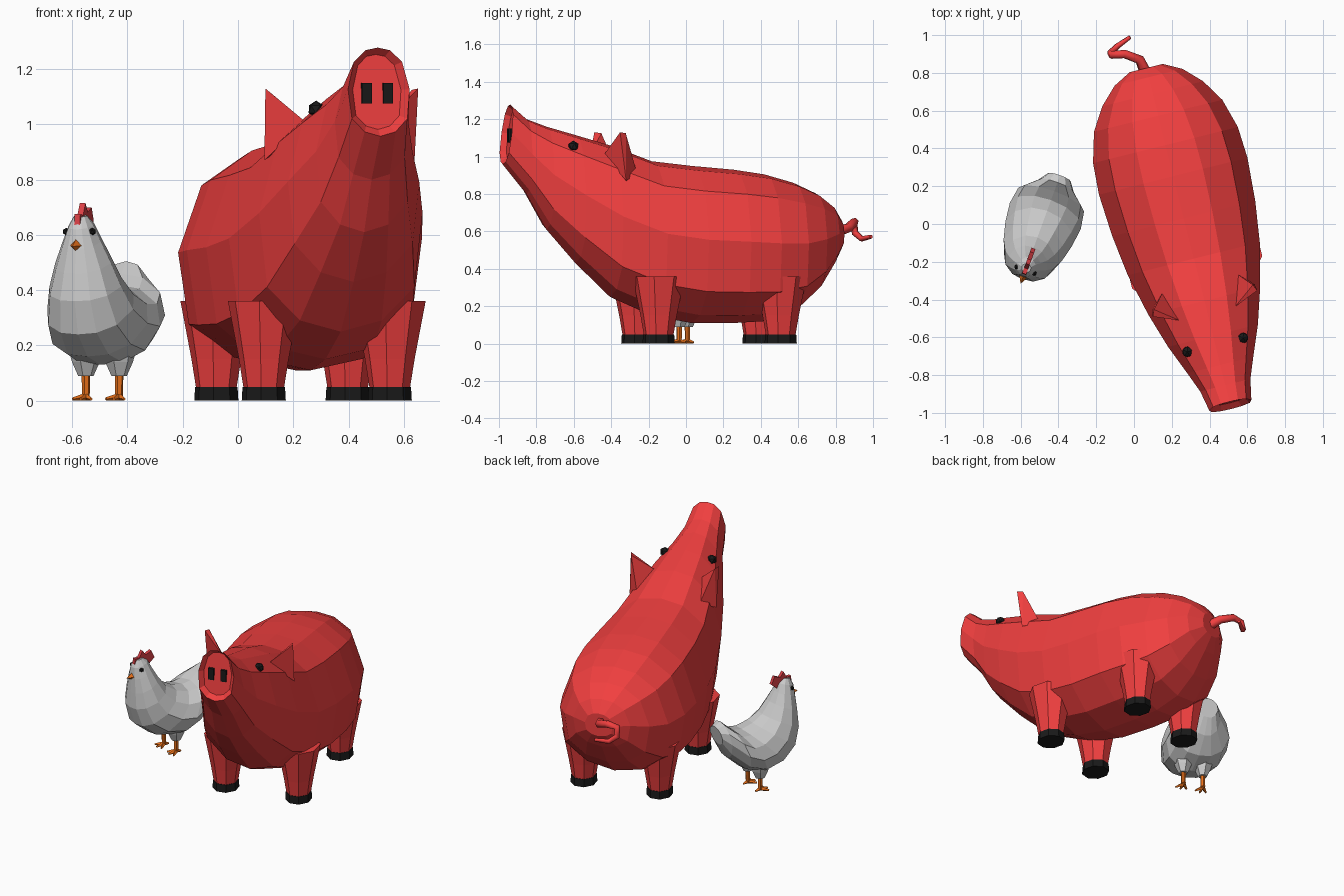
import bpy, bmesh
from math import pi, sin, cos, radians
from mathutils import Matrix, Vector

if "Cube" in bpy.data.objects:
    bpy.data.objects.remove(bpy.data.objects["Cube"])

# Each animal is built along +y from the tip of its nose, then turned into place
PIG = Matrix.Translation((0.51, -0.96, 0)) @ Matrix.Rotation(radians(14), 4, 'Z')
HEN = Matrix.Translation((-0.60, -0.315, 0)) @ Matrix.Rotation(radians(-20), 4, 'Z')


def material(name, rgb):
    m = bpy.data.materials.new(name)
    m.diffuse_color = (*rgb, 1)
    m.use_nodes = True
    m.node_tree.nodes["Principled BSDF"].inputs["Base Color"].default_value = m.diffuse_color
    return m


RED = material("red", (0.88, 0.05, 0.05))
BLACK = material("black", (0.01, 0.01, 0.01))
ORANGE = material("orange", (0.8, 0.16, 0.01))
COMB = material("comb_red", (0.7, 0.05, 0.06))


def finish(name, bm, place, mat=None):
    bmesh.ops.recalc_face_normals(bm, faces=bm.faces)
    bm.transform(place)
    me = bpy.data.meshes.new(name)
    bm.to_mesh(me)
    bm.free()
    ob = bpy.data.objects.new(name, me)
    bpy.context.collection.objects.link(ob)
    if mat:
        me.materials.append(mat)
    return ob


def skin(rings):
    """Join equal closed rings of points and cap the ends; returns bmesh and first cap."""
    bm = bmesh.new()
    loops = [[bm.verts.new(p) for p in r] for r in rings]
    n = len(loops[0])
    for a, b in zip(loops, loops[1:]):
        for i in range(n):
            j = (i + 1) % n
            bm.faces.new((a[i], a[j], b[j], b[i]))
    cap = bm.faces.new(loops[0])
    bm.faces.new(loops[-1])
    return bm, cap


def body_ring(half, upper, lower, width):
    """Ring between an upper and a lower (y, z) point, from a half section."""
    a, b = Vector((0, *upper)), Vector((0, *lower))
    pts = [b.lerp(a, f) + Vector((w * width, 0, 0)) for w, f in half]
    return pts + [Vector((-p.x, p.y, p.z)) for p in reversed(pts[1:-1])]


def tube(name, stops, place, mat=None, sides=8):
    """Tapered limb through (x, y, z, radius) stops, with level rings."""
    rings = [[(x + r * cos(2 * pi * (i + .5) / sides), y + 1.1 * r * sin(2 * pi * (i + .5) / sides), z)
              for i in range(sides)] for x, y, z, r in stops]
    return finish(name, skin(rings)[0], place, mat)


def rod(name, p, q, r0, r1, place, mat, sides=4):
    """Tapered rod in any direction."""
    p, q = Vector(p), Vector(q)
    bm = bmesh.new()
    bmesh.ops.create_cone(bm, cap_ends=True, segments=sides, radius1=r0, radius2=r1, depth=(q - p).length)
    turn = (q - p).to_track_quat('Z', 'Y').to_matrix().to_4x4()
    bm.transform(Matrix.Translation((p + q) / 2) @ turn)
    return finish(name, bm, place, mat)


def ball(name, at, r, place, mat):
    bm = bmesh.new()
    bmesh.ops.create_icosphere(bm, subdivisions=1, radius=r)
    return finish(name, bm, place @ Matrix.Translation(at), mat)


# Pig body and head: y, half width, top, bottom
half = [(0, 1), (.4, .97), (.78, .84), (1, .53), (.9, .2), (.5, .05), (0, 0)]
pig_rings = [(0, .115, 1.278, .957), (.11, .137, 1.20, .80), (.22, .18, 1.16, .61),
             (.38, .245, 1.115, .43), (.57, .305, 1.06, .25), (.8, .36, .975, .15),
             (1.02, .39, .95, .11), (1.25, .405, .93, .11), (1.42, .395, .905, .12),
             (1.58, .35, .86, .17), (1.7, .275, .805, .28), (1.79, .185, .735, .42),
             (1.84, .09, .66, .51)]
bm, snout = skin([body_ring(half, (y + (.02 if y == 0 else 0), t), (y - (.02 if y == 0 else 0), b), w)
                  for y, w, t, b in pig_rings])
bmesh.ops.recalc_face_normals(bm, faces=bm.faces)
bmesh.ops.inset_region(bm, faces=[snout], thickness=.025)
bmesh.ops.translate(bm, verts=snout.verts, vec=(0, .03, 0))
finish("pig_body", bm, PIG, RED)

for s, side in ((-1, "left"), (1, "right")):
    # Legs and hooves
    for end, x, y in (("front", .235, .78), ("rear", .245, 1.45)):
        tube(f"{end}_{side}_leg", [(s * x, y, .05, .074), (s * x, y, .15, .09), (s * x, y, .36, .13)], PIG, RED)
        tube(f"{end}_{side}_hoof", [(s * x, y, 0, .08), (s * x, y, .05, .077)], PIG, BLACK)
    # Eyes
    ball(f"pig_{side}_eye", (s * .152, .33, 1.055), .031, PIG, BLACK)
    # Nostrils
    bm = bmesh.new()
    bmesh.ops.create_cube(bm, size=1)
    bm.transform(Matrix.Translation((s * .04, .028, 1.113)) @ Matrix.Diagonal((.036, .02, .075, 1)))
    finish(f"{side}_nostril", bm, PIG, BLACK)
    # Ears
    bm = bmesh.new()
    pts = [(.20, .67, .91), (.15, .50, 1.01), (.28, .59, .87), (.285, .555, 1.13), (.27, .59, 1.125)]
    for x, y, z in pts:
        bm.verts.new((s * x, y, z))
    bmesh.ops.convex_hull(bm, input=bm.verts[:])
    finish(f"pig_{side}_ear", bm, PIG, RED)

# Curly tail
cu = bpy.data.curves.new("pig_tail", 'CURVE')
cu.dimensions = '3D'
cu.bevel_depth = .026
cu.bevel_resolution = 1
cu.use_fill_caps = True
path = [(.07, .78, .59, 1.3), (.03, .87, .62, 1), (-.05, .90, .65, .9), (-.12, .895, .645, .8),
        (-.125, .905, .59, .7), (-.09, .94, .56, .6), (-.02, .99, .572, .4)]
sp = cu.splines.new('POLY')
sp.points.add(len(path) - 1)
for p, (x, y, z, r) in zip(sp.points, path):
    p.co = (x, y, z, 1)
    p.radius = r
cu.materials.append(RED)
bpy.context.collection.objects.link(bpy.data.objects.new("pig_tail", cu))

# Hen body from crown to tail: back y, back z, front y, front z, half width
hen_half = [(0, 1), (.45, .95), (.85, .76), (1, .48), (.8, .18), (.42, .03), (0, 0)]
hen_rings = [(.11, .672, .065, .665, .025), (.145, .65, .042, .62, .047), (.17, .60, .035, .55, .074),
             (.205, .54, .03, .46, .107), (.26, .47, .025, .36, .138), (.33, .43, .06, .24, .165),
             (.41, .41, .16, .16, .188), (.47, .42, .30, .13, .2), (.52, .46, .43, .17, .185),
             (.57, .505, .53, .26, .1), (.61, .48, .585, .36, .065)]
finish("hen_body", skin([body_ring(hen_half, (a, b), (c, d), w) for a, b, c, d, w in hen_rings])[0], HEN)

# Beak
rod("hen_beak", (0, .05, .562), (0, 0, .558), .027, .001, HEN, ORANGE)

# Comb
comb = [(.05, .62), (.055, .675), (.085, .672), (.11, .715), (.135, .682), (.175, .70), (.198, .65), (.15, .61)]
finish("hen_comb", skin([[(x, y, z) for y, z in comb] for x in (-.011, .011)])[0], HEN, COMB)

for s, side in ((-1, "left"), (1, "right")):
    x, y = s * .064, .32
    ball(f"hen_{side}_eye", (s * .05, .075, .612), .014, HEN, BLACK)
    # Thigh, shin and toes
    tube(f"hen_{side}_thigh", [(x, y, .09, .028), (x, y, .14, .05), (x, y, .26, .085)], HEN, sides=6)
    rod(f"hen_{side}_shin", (x, y, .01), (x, y, .11), .014, .016, HEN, ORANGE, 6)
    for k, turn in enumerate((-40, 0, 40, 180)):
        a = radians(turn)
        reach = .055 if k < 3 else .035
        rod(f"hen_{side}_toe_{k + 1}", (x, y, .014), (x + reach * sin(a), y - reach * cos(a), .006),
            .014, .006, HEN, ORANGE)
